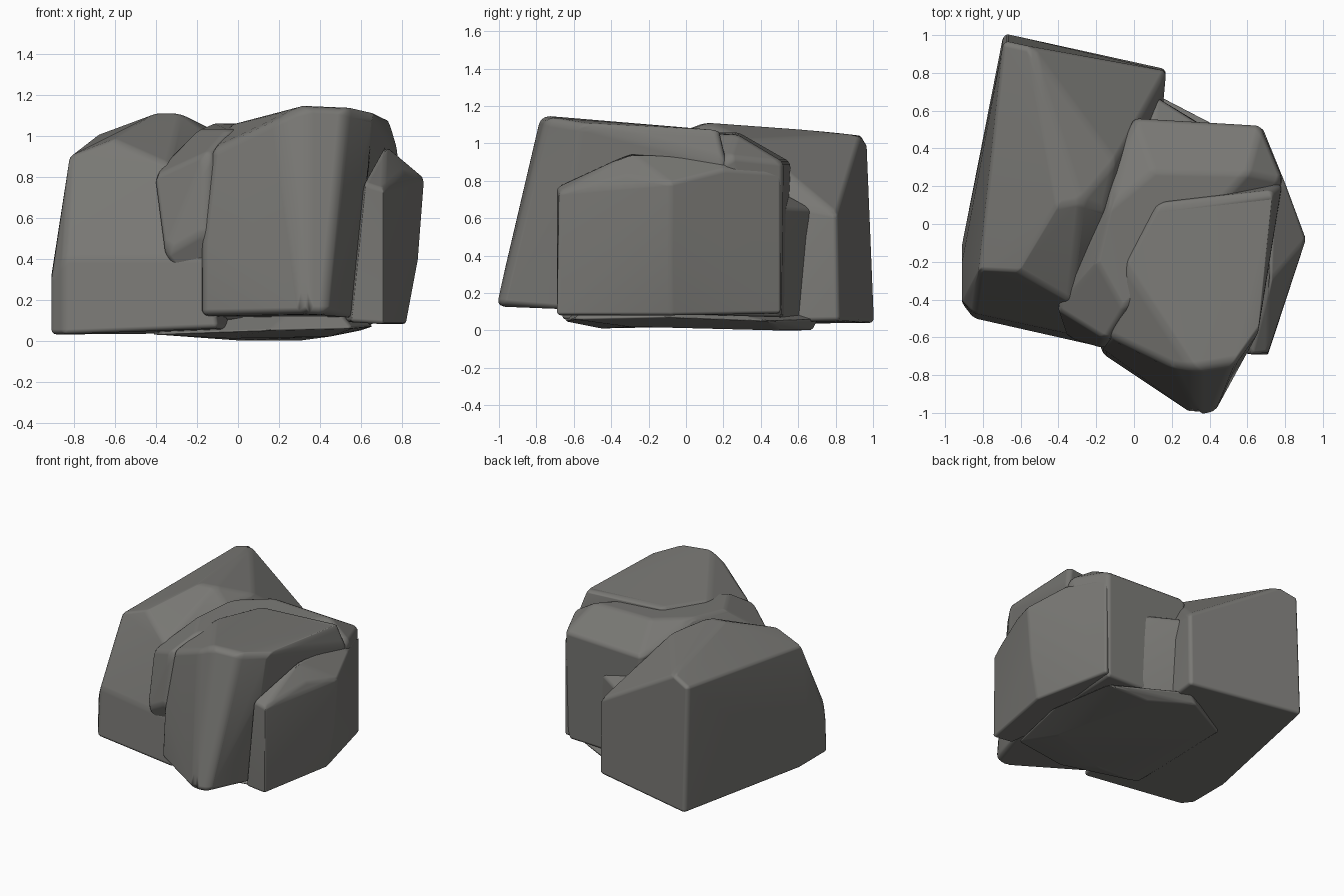
import bpy
import bmesh
import math

# Remove the default object
default_cube = bpy.data.objects.get("Cube")
if default_cube:
    bpy.data.objects.remove(default_cube, do_unlink=True)

# Single stone colour
STONE_COLOUR = (0.19, 0.187, 0.175, 1.0)
stone = bpy.data.materials.new("warm grey stone")
stone.use_nodes = True
stone.diffuse_color = STONE_COLOUR
shader = next(n for n in stone.node_tree.nodes if n.type == 'BSDF_PRINCIPLED')
shader.inputs["Base Color"].default_value = STONE_COLOUR
shader.inputs["Roughness"].default_value = 0.9


def make_rock(name, corners, softness=0.025):
    """Wrap a convex boulder around its corners and soften the edges."""
    bm = bmesh.new()
    for corner in corners:
        bm.verts.new(corner)
    hull = bmesh.ops.convex_hull(bm, input=bm.verts[:])
    loose = [g for g in hull["geom_interior"] if isinstance(g, bmesh.types.BMVert)]
    if loose:
        bmesh.ops.delete(bm, geom=loose, context='VERTS')
    # Merge nearly coplanar triangles into broad chiselled faces
    bmesh.ops.dissolve_limit(bm, angle_limit=math.radians(5),
                             verts=bm.verts[:], edges=bm.edges[:])
    bmesh.ops.recalc_face_normals(bm, faces=bm.faces[:])

    mesh = bpy.data.meshes.new(name)
    bm.to_mesh(mesh)
    bm.free()
    mesh.materials.append(stone)
    rock = bpy.data.objects.new(name, mesh)
    bpy.context.collection.objects.link(rock)

    bevel = rock.modifiers.new("worn edges", 'BEVEL')
    bevel.width = softness
    bevel.segments = 3
    bevel.limit_method = 'ANGLE'
    bevel.angle_limit = math.radians(12)
    bevel.harden_normals = True

    bpy.ops.object.select_all(action='DESELECT')
    rock.select_set(True)
    bpy.context.view_layer.objects.active = rock
    bpy.ops.object.shade_smooth_by_angle(angle=math.radians(40))
    return rock


# Long boulder with a sloping ridge
make_rock("long_boulder", [
    # foot
    (-.69, 1.01, .04), (.17, .82, .05), (.1, 0, .03), (-.1, -.67, .06),
    (-.85, -.5, .03), (-.91, -.42, .03), (-.91, -.1, .03),
    # flanks
    (-.91, -.41, .3), (-.91, -.2, .32), (-.85, -.47, .4), (-.15, -.62, .4),
    (.17, .81, .62), (-.05, -.1, .8),
    # crown
    (-.82, -.24, .9), (-.61, -.25, .98), (-.34, -.41, .86),
    (-.4, .1, 1.11), (-.28, .12, 1.11), (-.16, .08, 1.02), (-.1, .33, 1.02),
    (-.69, .97, 1), (-.55, .94, 1.05),
])

# Tall boulder with a leaning front prow
make_rock("prow_boulder", [
    # foot
    (-.18, -.68, .12), (.33, -1.02, .13), (.43, -1, .13), (.55, -.65, .1),
    (.68, .2, .1), (-.1, .1, .1),
    # shoulders
    (-.18, -.65, .5), (-.13, -.6, .93), (.64, -.6, .85), (.79, .22, .9),
    # crown
    (.08, -.55, 1.05), (.2, -.76, 1.09), (.33, -.78, 1.15), (.53, -.75, 1.14),
    (.66, -.57, 1.11), (.74, .18, 1.07), (.12, .11, 1.07), (-.05, -.2, 1.05),
], softness=0.04)

# Broad boulder filling the middle, with a small ear at the front
make_rock("middle_boulder", [
    # foot
    (0, .54, .07), (.66, .51, .07), (.6, -.4, .1), (-.1, -.5, .1),
    # ear
    (-.36, -.6, .42), (-.41, -.45, .8), (-.36, -.3, .86), (-.17, -.66, .53),
    # crown
    (-.15, -.61, .92), (-.05, -.45, 1.03),
    (-.19, -.2, 1.03), (-.12, .1, 1.06), (.1, .28, 1.06), (.6, .27, 1.05),
    (-.12, .3, .95), (0, .56, .9), (.67, .52, .9), (.79, .23, .93),
])

# Low boulder leaning against the side
make_rock("side_boulder", [
    # foot
    (.55, -.68, .09), (.71, -.69, .08), (.82, -.08, .08), (.68, .51, .09),
    (.4, .4, .1),
    # flanks
    (.62, -.69, .77), (.71, -.68, .74), (.88, -.08, .4), (.91, -.08, .79),
    (.68, .51, .84), (.81, .2, .86),
    # crown
    (.72, -.3, .95), (.81, -.32, .83), (.74, .18, .92),
], softness=0.018)

# Wedge stone in the gap at the back
make_rock("back_wedge", [
    (.13, .61, .06), (.4, .5, .06), (-.1, .5, .06), (.1, .2, .06),
    (.12, .67, .65), (.36, .52, .66), (-.1, .5, .72), (.1, .4, .8),
], softness=0.018)

# Flat base stone under the group
make_rock("base_stone", [
    (-.07, -.45, .01), (.45, -.3, .02), (.3, .5, 0), (0, .68, 0),
    (-.4, .45, .03), (-.42, -.45, .03), (.15, -.65, .05), (.56, -.6, .06),
    (.66, -.1, .07), (.6, .44, .05), (.08, .71, .06), (-.3, .5, .2),
    (.4, -.4, .25),
], softness=0.015)
